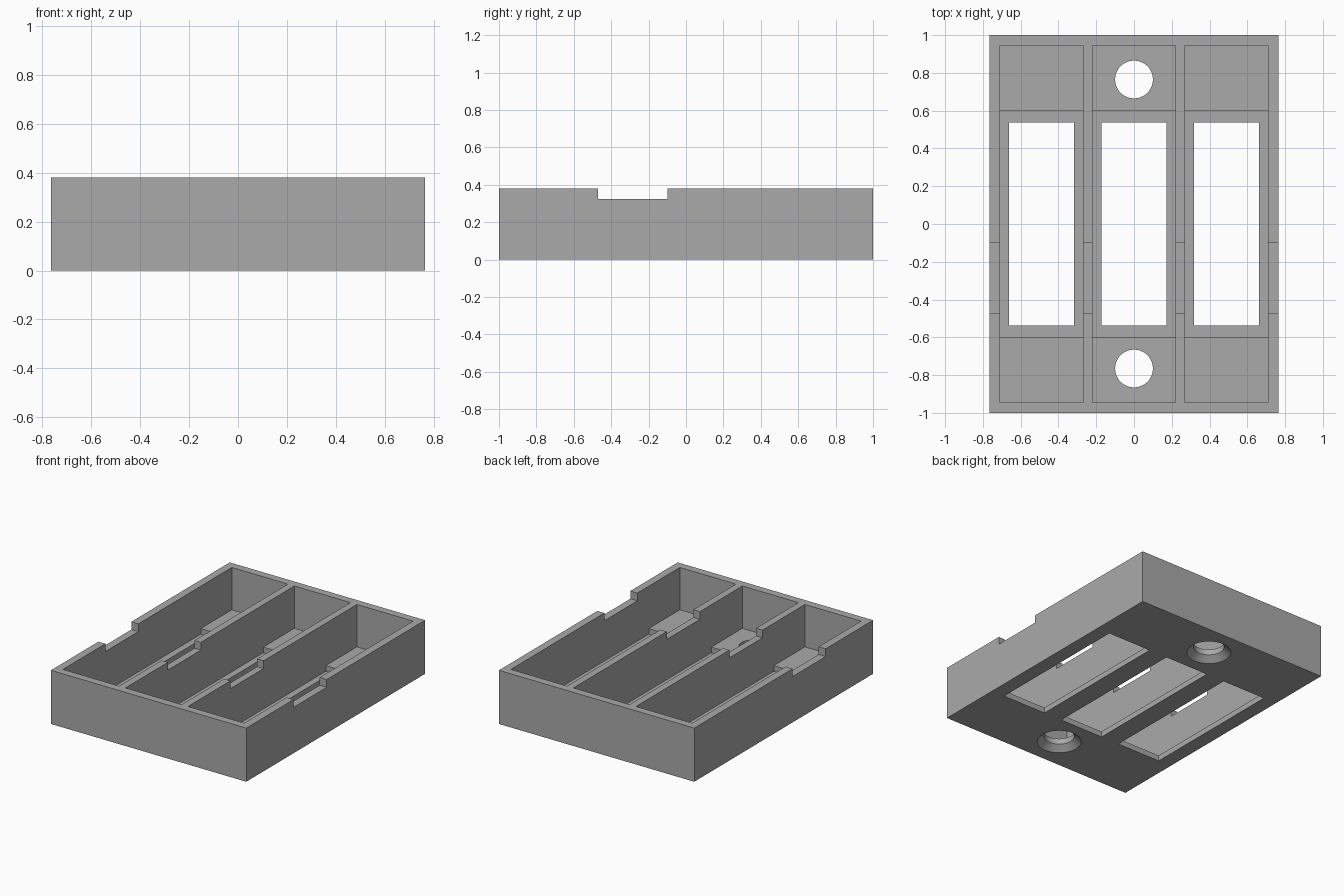
import bpy
import bmesh
import math

# Remove the default object
if "Cube" in bpy.data.objects:
    bpy.data.objects.remove(bpy.data.objects["Cube"], do_unlink=True)

WIDTH, LENGTH, HEIGHT = 1.53, 2.0, 0.38
BAY_W, BAY_L, BAY_PITCH = 0.44, 1.89, 0.49
STEP, FLOOR = 0.08, 0.04        # end platform height, thin floor height
OVER = 0.1                      # how far cutters overshoot


def mesh_object(name, bm):
    mesh = bpy.data.meshes.new(name)
    bm.to_mesh(mesh)
    bm.free()
    obj = bpy.data.objects.new(name, mesh)
    bpy.context.collection.objects.link(obj)
    return obj


def box(name, x, y, z):
    """Box spanning the (low, high) ranges x, y and z."""
    bm = bmesh.new()
    bmesh.ops.create_cube(bm, size=1)
    for v in bm.verts:
        v.co = [sum(r) / 2 + c * (r[1] - r[0]) for r, c in zip((x, y, z), v.co)]
    return mesh_object(name, bm)


def centred(size, middle=0):
    return (middle - size / 2, middle + size / 2)


def screw_cutter(y, radius=0.1, head=0.145, depth=0.04, sides=48):
    """Countersunk hole: rings of a revolved profile, capped at both ends."""
    bm = bmesh.new()
    rings = []
    for r, z in ((head, -OVER), (head, 0), (radius, depth), (radius, HEIGHT)):
        rings.append([bm.verts.new((r * math.cos(a), y + r * math.sin(a), z))
                      for a in (math.tau * i / sides for i in range(sides))])
    for low, high in zip(rings, rings[1:]):
        for i in range(sides):
            j = (i + 1) % sides
            bm.faces.new((low[i], low[j], high[j], high[i]))
    bm.faces.new(rings[0][::-1])
    bm.faces.new(rings[-1])
    return mesh_object("screw_hole_cutter", bm)


def cut(target, cutter):
    mod = target.modifiers.new("cut", 'BOOLEAN')
    mod.operation = 'DIFFERENCE'
    mod.solver = 'EXACT'
    mod.object = cutter
    bpy.context.view_layer.objects.active = target
    bpy.ops.object.modifier_apply(modifier=mod.name)
    bpy.data.objects.remove(cutter, do_unlink=True)


# Solid tray block
tray = box("tray", centred(WIDTH), centred(LENGTH), (0, HEIGHT))

# Three bays, each with a lowered floor and an open slot
for i in (-1, 0, 1):
    x = i * BAY_PITCH
    cut(tray, box("bay_cutter", centred(BAY_W, x), centred(BAY_L), (STEP, HEIGHT + OVER)))
    cut(tray, box("floor_cutter", centred(BAY_W, x), centred(1.195), (FLOOR, HEIGHT + OVER)))
    cut(tray, box("slot_cutter", centred(0.345, x), centred(1.075), (-OVER, HEIGHT + OVER)))

# Finger notch across all walls
cut(tray, box("notch_cutter", centred(WIDTH + OVER), (-0.47, -0.1), (0.325, HEIGHT + OVER)))

# Countersunk screw holes in the middle bay
for side in (-1, 1):
    cut(tray, screw_cutter(side * 0.765))

# Plain grey finish
grey = bpy.data.materials.new("plain_grey")
grey.use_nodes = True
colour = (0.4, 0.4, 0.4, 1)
grey.diffuse_color = colour
grey.node_tree.nodes["Principled BSDF"].inputs["Base Color"].default_value = colour
tray.data.materials.clear()
tray.data.materials.append(grey)
for poly in tray.data.polygons:
    poly.material_index = 0

# Smooth the round holes, keep all corners sharp
bpy.ops.object.select_all(action='DESELECT')
tray.select_set(True)
bpy.context.view_layer.objects.active = tray
bpy.ops.object.shade_smooth_by_angle(angle=math.radians(30))
